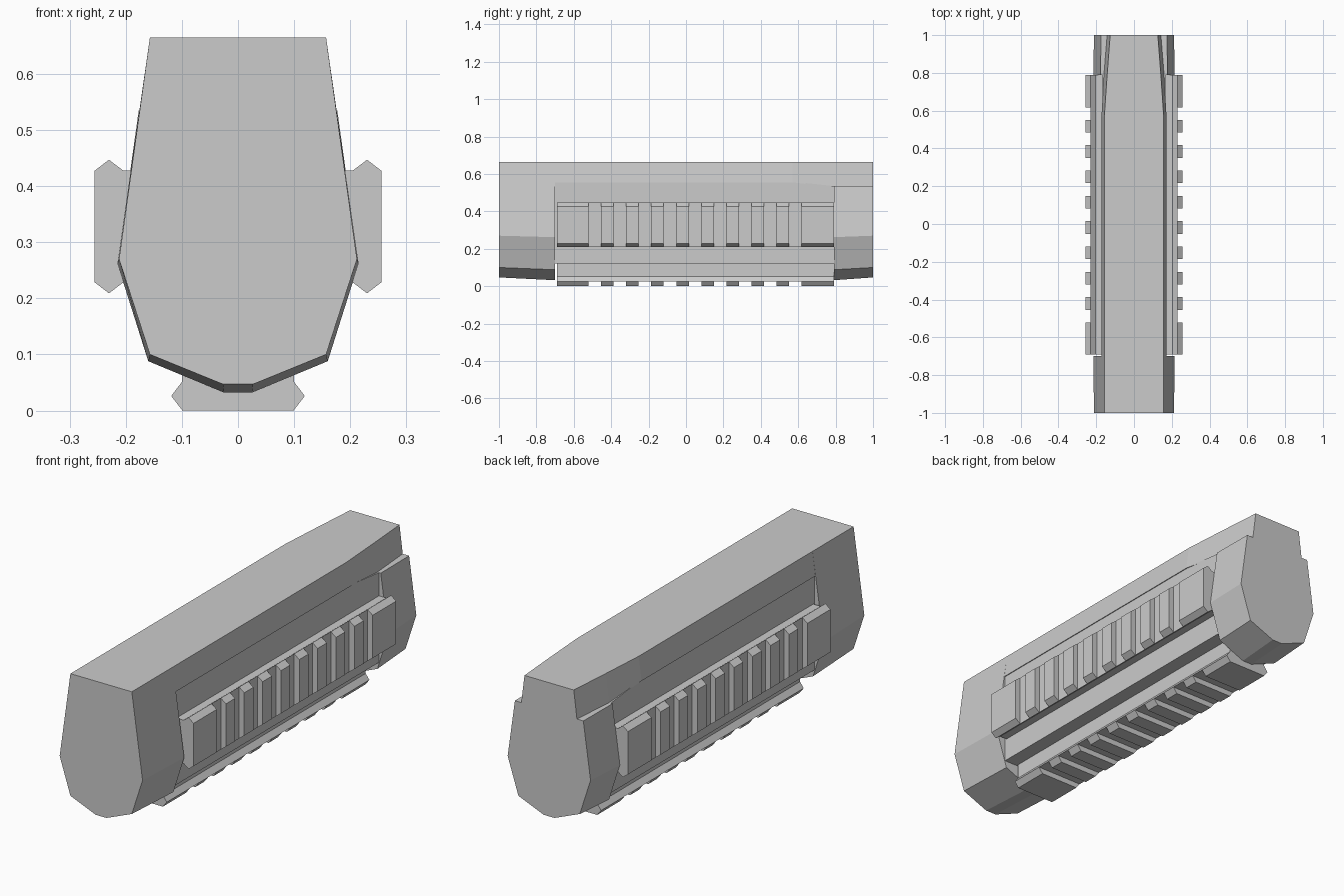
import bpy, bmesh

if "Cube" in bpy.data.objects:
    bpy.data.objects.remove(bpy.data.objects["Cube"])


def loft(name, sections, place=lambda u, v, y: (u, y, v)):
    """Skin mirrored half profiles [(half width, height), ...] placed along y."""
    bm = bmesh.new()
    rings = []
    for y, half in sections:
        ring = list(half) + [(-u, v) for u, v in reversed(half)]
        rings.append([bm.verts.new(place(u, v, y)) for u, v in ring])
    n = len(rings[0])
    for a, b in zip(rings, rings[1:]):
        for i in range(n):
            j = (i + 1) % n
            bm.faces.new((a[i], a[j], b[j], b[i]))
    bm.faces.new(rings[0])
    bm.faces.new(rings[-1])
    bmesh.ops.remove_doubles(bm, verts=bm.verts, dist=1e-5)
    bmesh.ops.recalc_face_normals(bm, faces=bm.faces)
    mesh = bpy.data.meshes.new(name)
    bm.to_mesh(mesh)
    bm.free()
    obj = bpy.data.objects.new(name, mesh)
    bpy.context.collection.objects.link(obj)
    return obj


# faceted shell section: slightly smaller at the outer ends
END = [(0.027, 0.047), (0.157, 0.10), (0.212, 0.27)]
MID = [(0.025, 0.032), (0.160, 0.088), (0.215, 0.262)]

# front collar
loft("front_collar", [(-1.0, END + [(0.157, 0.665)]),
                      (-0.7, MID + [(0.157, 0.665)])])

# rear collar, with a flat step on top
loft("rear_collar", [(0.79, MID + [(0.177, 0.535)]),
                     (1.0, END + [(0.175, 0.535)])])

# upper cover, tapering towards the back
loft("upper_cover", [(-0.7, [(0.172, 0.555), (0.157, 0.665)]),
                     (0.57, [(0.172, 0.555), (0.157, 0.665)]),
                     (0.79, [(0.160, 0.53), (0.142, 0.665)]),
                     (1.0, [(0.143, 0.53), (0.126, 0.665)])])

# recessed inner body
loft("inner_body", [(-0.7, [(0.168, 0.12), (0.168, 0.556)]),
                    (0.60, [(0.168, 0.12), (0.168, 0.556)]),
                    (0.79, [(0.168, 0.12), (0.168, 0.535)])])


# slotted accessory rails
def rail(name, root, place):
    base = [(0.10, root), (0.10, 0.205), (0.119, 0.23)]
    tooth = base + [(0.099, 0.256)]
    slot = base + [(0.099, 0.23)]
    sections = [(-0.69, tooth)]
    for i in range(9):
        y = -0.521 + i * 0.134
        sections += [(y, tooth), (y, slot), (y + 0.067, slot), (y + 0.067, tooth)]
    sections.append((0.79, tooth))
    loft(name, sections, place)


rail("right_rail", 0.16, lambda u, v, y: (v, y, 0.328 + u))
rail("left_rail", 0.16, lambda u, v, y: (-v, y, 0.328 + u))
rail("bottom_rail", 0.13, lambda u, v, y: (u, y, 0.256 - v))
